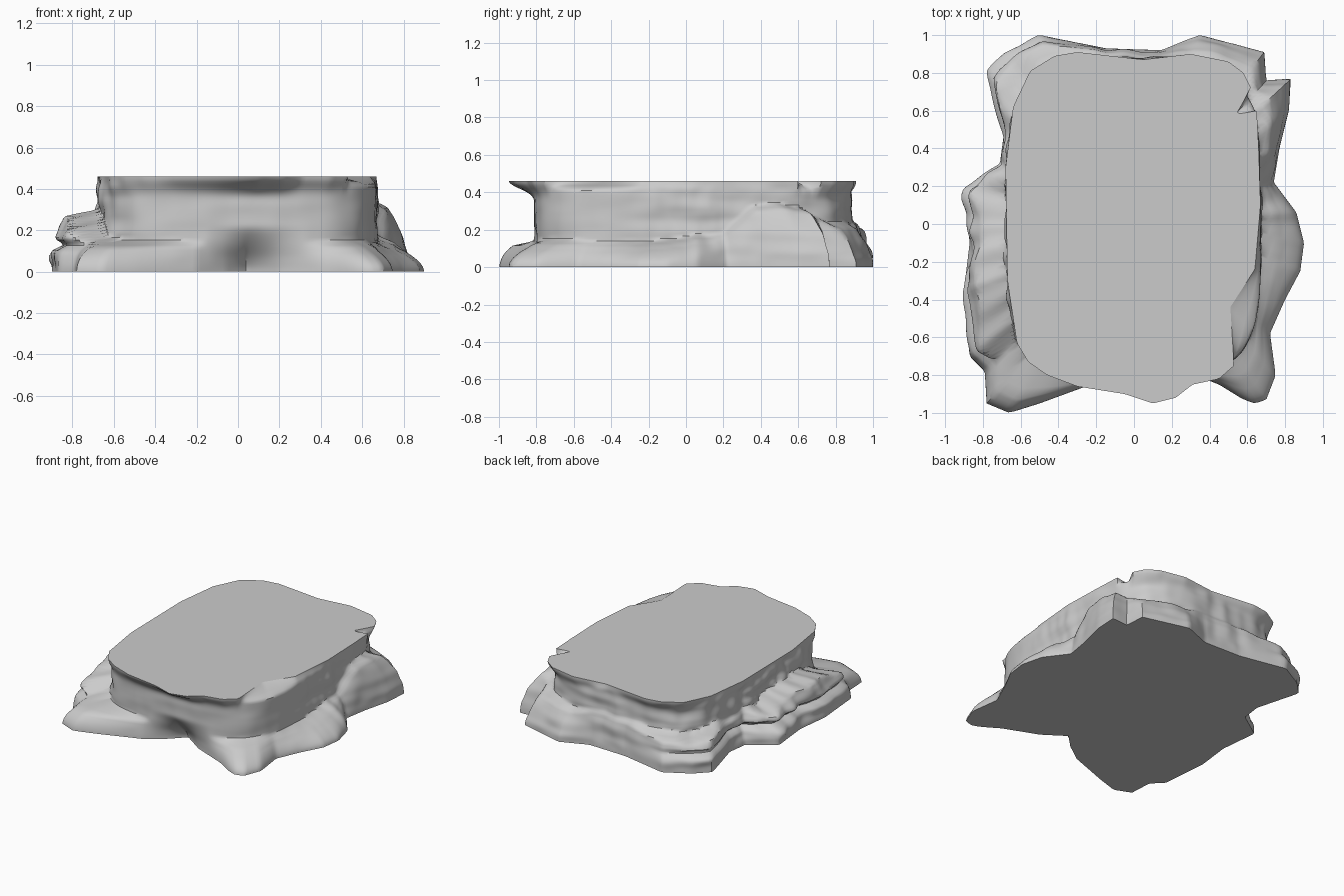
import bpy, bmesh
from math import sin, cos, pi, atan2, hypot, exp
from mathutils import Vector, noise

if "Cube" in bpy.data.objects:
    bpy.data.objects.remove(bpy.data.objects["Cube"])

HEIGHT = 0.46
SEGMENTS = 320
RINGS = 36

# Foot of the rock: x, y and the height of the ledge there
foot = [(.04, -.64, .11), (.2, -.75, .11), (.45, -.85, .11), (.58, -.93, .11),
        (.64, -.95, .11), (.7, -.93, .11), (.75, -.8, .11), (.72, -.58, .1), (.8, -.4, .1),
        (.88, -.25, .1), (.9, -.1, .11), (.86, .06, .13), (.74, .22, .14),
        (.77, .4, .29), (.82, .6, .3), (.83, .77, .29), (.7, .76, .24),
        (.69, .91, .2), (.35, 1, .19), (.15, .92, .22), (-.15, .93, .22),
        (-.5, 1, .19), (-.68, .9, .18), (-.78, .8, .2), (-.69, .47, .2),
        (-.71, .32, .2), (-.9, .19, .2), (-.87, -.1, .25), (-.9, -.35, .26),
        (-.87, -.7, .2), (-.79, -.78, .13), (-.78, -.95, .11), (-.66, -1, .11),
        (-.5, -.95, .11), (-.2, -.84, .11), (-.06, -.74, .11)]

# Rim of the flat top
rim = [(.1, -.95), (.22, -.92), (.31, -.85), (.45, -.82), (.53, -.75), (.51, -.44),
       (.64, -.24), (.67, .1), (.66, .4), (.65, .6), (.54, .58), (.62, .72),
       (.58, .8), (.5, .86), (.3, .9), (.05, .87), (-.3, .91), (-.42, .89), (-.55, .81),
       (-.64, .62), (-.68, .3), (-.67, -.3), (-.62, -.63), (-.56, -.73), (-.46, -.8),
       (-.3, -.86), (-.05, -.9)]


def polar(points):
    """Sort outline points by angle; return (angle, radius, extra) rows, wrapped."""
    rows = sorted((atan2(p[1], p[0]), hypot(p[0], p[1]), *p[2:]) for p in points)
    turn = 2 * pi
    return ([(rows[-1][0] - turn, *rows[-1][1:])] + rows
            + [(rows[0][0] + turn, *rows[0][1:])])


def sample(rows, angle):
    """Radius where a ray meets the straight outline, and the blended extras."""
    for a, b in zip(rows, rows[1:]):
        if a[0] <= angle <= b[0]:
            to_a, to_b = sin(angle - a[0]), sin(b[0] - angle)
            radius = a[1] * b[1] * sin(b[0] - a[0]) / (a[1] * to_a + b[1] * to_b)
            t = (angle - a[0]) / (b[0] - a[0])
            return [radius] + [u + (v - u) * t for u, v in zip(a[2:], b[2:])]


def smooth(t):
    t = min(max(t, 0), 1)
    return t * t * (3 - 2 * t)


def wall_radius(angle):
    """Rounded rectangle for the upright wall."""
    c, s = abs(cos(angle)), sin(angle)
    depth = 0.88 if s > 0 else 0.81
    return ((c / 0.67) ** 4 + (abs(s) / depth) ** 4) ** -0.25


foot_rows, rim_rows = polar(foot), polar(rim)


def rock_point(angle, z):
    base, ledge = sample(foot_rows, angle)
    top = sample(rim_rows, angle)[0]
    wall = wall_radius(angle)
    c, s = cos(angle), sin(angle)
    # the right side is the most broken, the front the smoothest
    broken = smooth(-2 * c - 0.6) * smooth(s * 2 + 2)
    rough = 0.15 + 0.3 * smooth(s + 0.7) + 0.6 * broken
    ledge += 0.03 * rough * noise.noise(Vector((c * 7, s * 7, 3)))
    # bulging foot, step at the ledge, then the wall
    slope = 0.25 + 0.3 * smooth(c + 0.6)
    if base < wall:                                # hollow below an overhang
        share = 1 - smooth(z / 0.23)
    elif z < ledge:
        share = 1 - slope * (z / ledge) ** 2
    else:
        share = (1 - slope) * (1 - smooth((z - ledge) / 0.045))
    radius = wall + (base - wall) * share
    # groove between the stacked slabs on the right
    radius -= 0.06 * broken * share * exp(-((z - 0.13) / 0.02) ** 2)
    # flare or shallow chip towards the rim
    lip = 0.13 if top > wall else 0.06
    radius += (top - wall) * smooth((z - HEIGHT + lip) / lip) ** 2
    # layered, cracked surface
    fade = smooth(z / 0.08) * smooth((HEIGHT - z) / 0.06)
    layers = noise.noise(Vector((c * 3, s * 3, z * 14)))
    cracks = noise.noise(Vector((c * 9, s * 9, z * 6)))
    radius += fade * rough * (0.025 * layers + 0.025 * cracks)
    return (radius * c, radius * s, z)


# Rock body
bm = bmesh.new()
rings = []
for k in range(RINGS + 1):
    z = HEIGHT * k / RINGS
    rings.append([bm.verts.new(rock_point(-pi + 2 * pi * i / SEGMENTS, z))
                  for i in range(SEGMENTS)])
for low, high in zip(rings, rings[1:]):
    for i in range(SEGMENTS):
        j = (i + 1) % SEGMENTS
        bm.faces.new((low[i], low[j], high[j], high[i]))

# Flat top and underside with crisp borders
for ring, z, order in ((rings[0], 0, -1), (rings[-1], HEIGHT, 1)):
    centre = bm.verts.new((0, 0, z))
    for i in range(SEGMENTS):
        a, b = ring[i], ring[(i + 1) % SEGMENTS]
        bm.faces.new((centre, *(a, b)[::order]))
        bm.edges.get((a, b)).smooth = False

mesh = bpy.data.meshes.new("rock_platform")
bm.to_mesh(mesh)
bm.free()
rock = bpy.data.objects.new("rock_platform", mesh)
bpy.context.collection.objects.link(rock)

# Grey stone
stone = bpy.data.materials.new("grey_stone")
stone.use_nodes = True
colour = (0.6, 0.6, 0.6, 1)
stone.diffuse_color = colour
stone.node_tree.nodes["Principled BSDF"].inputs["Base Color"].default_value = colour
mesh.materials.append(stone)

bpy.context.view_layer.objects.active = rock
rock.select_set(True)
bpy.ops.object.shade_smooth_by_angle(angle=0.7, keep_sharp_edges=True)
